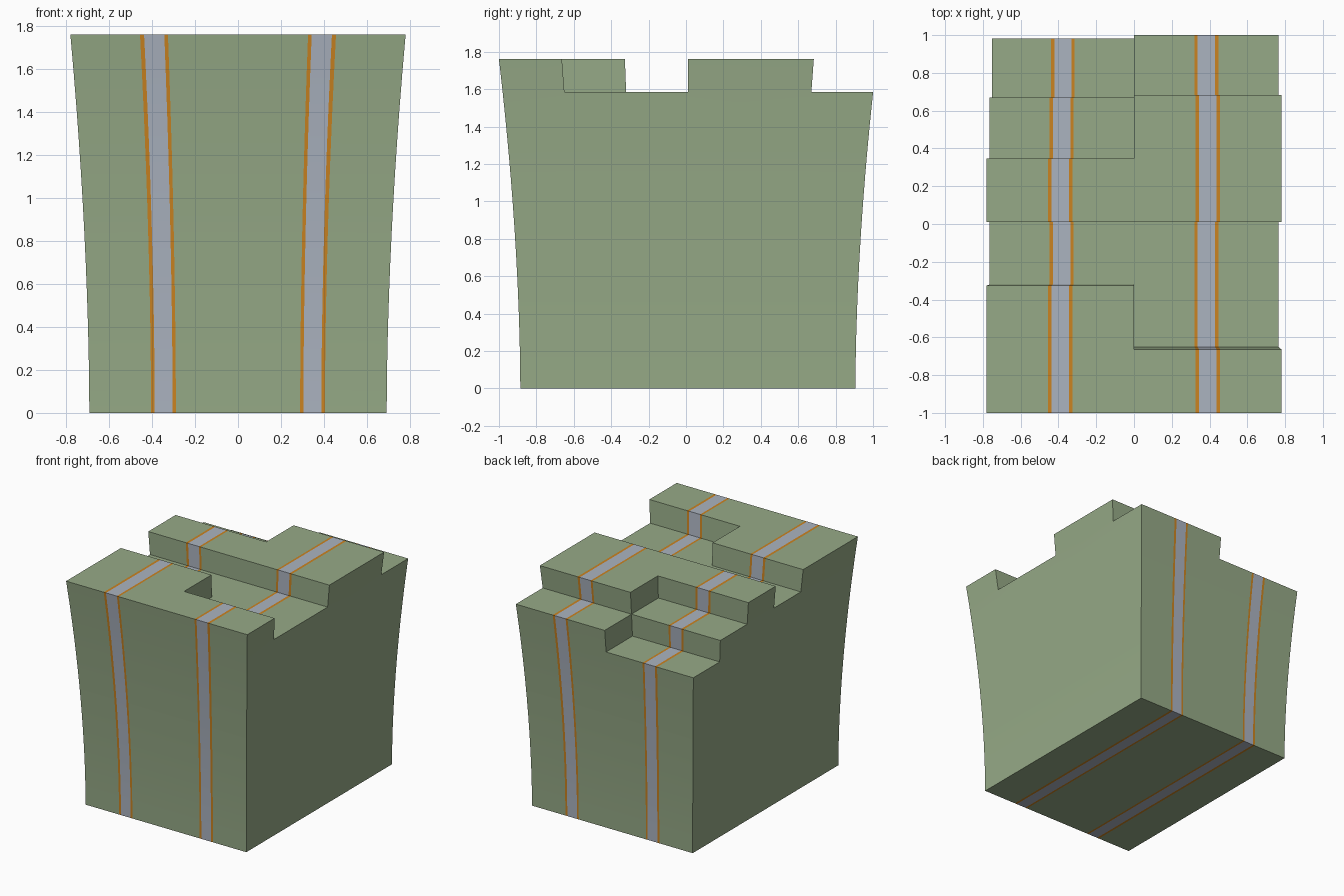
import bpy, bmesh

if "Cube" in bpy.data.objects:
    bpy.data.objects.remove(bpy.data.objects["Cube"])


def material(name, rgb):
    m = bpy.data.materials.new(name)
    m.diffuse_color = (*rgb, 1)
    m.use_nodes = True
    m.node_tree.nodes["Principled BSDF"].inputs["Base Color"].default_value = m.diffuse_color
    return m


GREEN, ORANGE, GREY = 0, 1, 2
mats = [material("moss green", (0.305, 0.402, 0.242)),
        material("orange trim", (0.60, 0.23, 0.015)),
        material("pale grey", (0.41, 0.455, 0.53))]

# Grid lines measured at the top rim: stripes across x, six equal rows along y
HEIGHT = 1.76
half = [0.326, 0.343, 0.437, 0.456, 0.78]
xs = [-v for v in reversed(half)] + [0] + half
ys = [-1.01 + 2.02 * i / 6 for i in range(7)]
BODY = 10
zs = [1.41 * i / BODY for i in range(BODY + 1)] + [1.585, HEIGHT]

# Extra steps on top of the body for each row, left and right half
steps = {-1: [2, 2, 1, 2, 1, 0], 1: [2, 1, 1, 2, 2, 1]}
# Colour of each column from the centre outwards
column_colour = [GREEN, ORANGE, GREY, ORANGE, GREEN]


def filled(i, j, k):
    if not (0 <= i < len(xs) - 1 and 0 <= j < 6 and k >= 0):
        return False
    return k < BODY + steps[-1 if i < 5 else 1][j]


def warped(i, j, k):
    # The block flares outwards towards the top
    s = 0.887 + 0.113 * (zs[k] / HEIGHT) ** 1.8
    return (xs[i] * s, ys[j] * s + 0.01, zs[k])


# Outward neighbour direction and the matching cell face corners
sides = {(-1, 0, 0): [(0, 0, 0), (0, 0, 1), (0, 1, 1), (0, 1, 0)],
         (1, 0, 0): [(1, 0, 0), (1, 1, 0), (1, 1, 1), (1, 0, 1)],
         (0, -1, 0): [(0, 0, 0), (1, 0, 0), (1, 0, 1), (0, 0, 1)],
         (0, 1, 0): [(0, 1, 0), (0, 1, 1), (1, 1, 1), (1, 1, 0)],
         (0, 0, -1): [(0, 0, 0), (0, 1, 0), (1, 1, 0), (1, 0, 0)],
         (0, 0, 1): [(0, 0, 1), (1, 0, 1), (1, 1, 1), (0, 1, 1)]}

# Stepped block skin, striped by column
bm = bmesh.new()
verts = {}


def vert(key):
    if key not in verts:
        verts[key] = bm.verts.new(warped(*key))
    return verts[key]


for i in range(len(xs) - 1):
    for j in range(6):
        for k in range(len(zs) - 1):
            if not filled(i, j, k):
                continue
            for (a, b, c), corners in sides.items():
                if filled(i + a, j + b, k + c):
                    continue
                f = bm.faces.new([vert((i + p, j + q, k + r)) for p, q, r in corners])
                f.material_index = GREEN if a else column_colour[i - 5 if i >= 5 else 4 - i]

mesh = bpy.data.meshes.new("stepped_block")
bm.to_mesh(mesh)
bm.free()
for m in mats:
    mesh.materials.append(m)
block = bpy.data.objects.new("stepped_block", mesh)
bpy.context.collection.objects.link(block)
bpy.context.view_layer.objects.active = block
block.select_set(True)
bpy.ops.object.shade_smooth_by_angle(angle=0.5)
